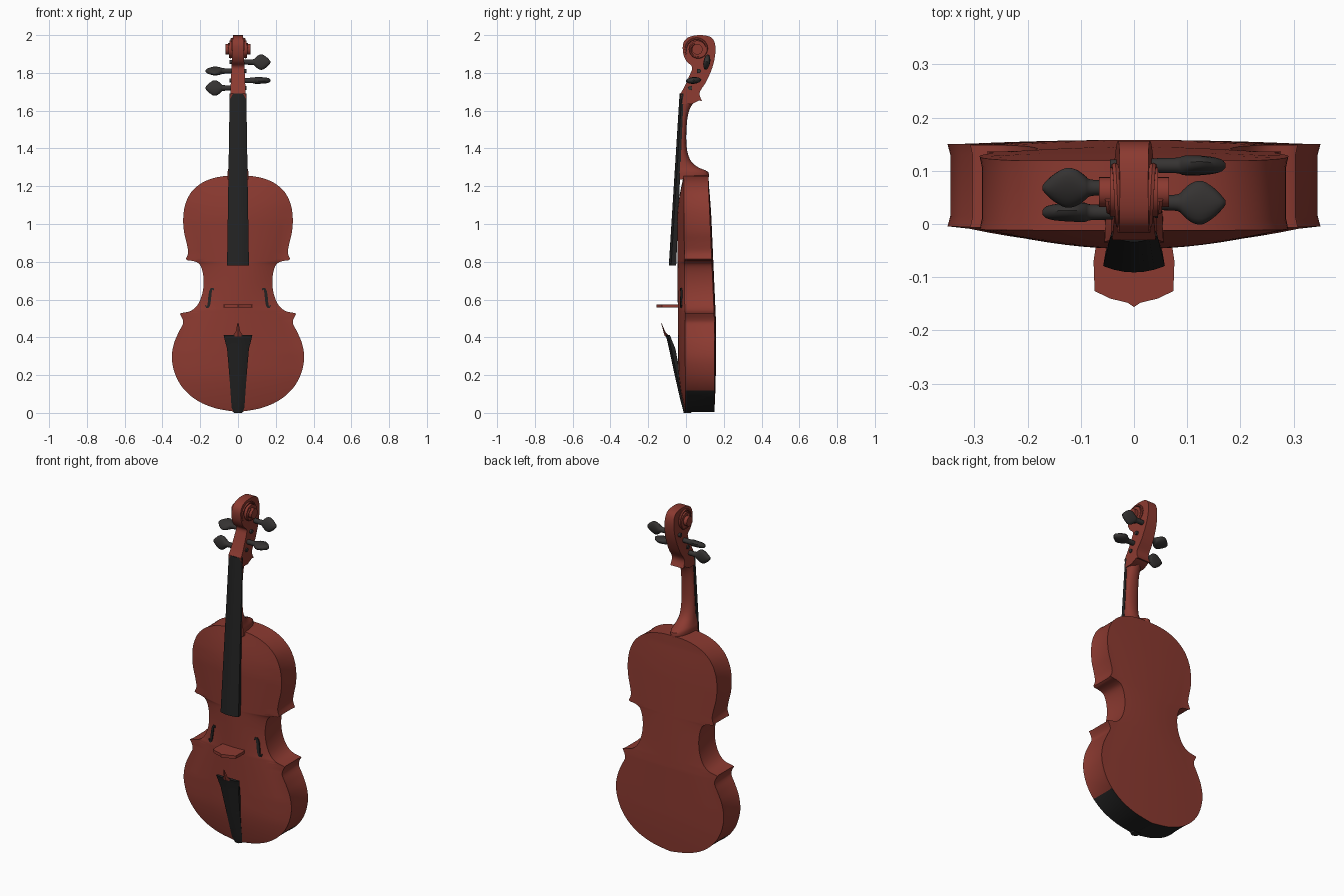
import bpy, bmesh, math
from math import sin, cos, pi, radians

if "Cube" in bpy.data.objects:
    bpy.data.objects.remove(bpy.data.objects["Cube"])


def material(name, rgb):
    m = bpy.data.materials.new(name)
    m.diffuse_color = (*rgb, 1)
    m.use_nodes = True
    m.node_tree.nodes["Principled BSDF"].inputs["Base Color"].default_value = m.diffuse_color
    return m


RED = material("red varnish", (0.26, 0.042, 0.03))
BLACK = material("ebony black", (0.017, 0.017, 0.017))
GREY = material("peg dark grey", (0.036, 0.033, 0.032))


def loft(name, rings, mats, rule=None, angle=35):
    """Skin a list of equal-length rings, cap both ends."""
    bm = bmesh.new()
    rows = [[bm.verts.new(p) for p in r] for r in rings]
    n = len(rows[0])
    for a, b in zip(rows, rows[1:]):
        for i in range(n):
            j = (i + 1) % n
            bm.faces.new((a[i], a[j], b[j], b[i]))
    bm.faces.new(rows[0])
    bm.faces.new(rows[-1])
    bmesh.ops.recalc_face_normals(bm, faces=bm.faces)
    bm.normal_update()
    if rule:
        for f in bm.faces:
            f.material_index = rule(f)
    me = bpy.data.meshes.new(name)
    bm.to_mesh(me)
    bm.free()
    for m in mats:
        me.materials.append(m)
    ob = bpy.data.objects.new(name, me)
    bpy.context.collection.objects.link(ob)
    bpy.ops.object.select_all(action='DESELECT')
    ob.select_set(True)
    bpy.context.view_layer.objects.active = ob
    bpy.ops.object.shade_smooth_by_angle(angle=radians(angle))
    return ob


def spline(pts, sub=4):
    """Catmull-Rom curve through the points."""
    p = [pts[0]] + pts + [pts[-1]]
    out = []
    for i in range(1, len(p) - 2):
        for k in range(sub):
            t = k / sub
            out.append(tuple(0.5 * (2 * b + (c - a) * t + (2 * a - 5 * b + 4 * c - d) * t * t
                                    + (3 * b - a - 3 * c + d) * t ** 3)
                             for a, b, c, d in zip(p[i - 1], p[i], p[i + 1], p[i + 2])))
    return out + [pts[-1]]


# Body outline as (half width, height): lower bout, waist, upper bout
lower = [(0.004, 0.005), (0.06, 0.013), (0.13, 0.028), (0.21, 0.062), (0.28, 0.118), (0.327, 0.19),
         (0.35, 0.28), (0.341, 0.36), (0.315, 0.425), (0.292, 0.47), (0.293, 0.495), (0.308, 0.525)]
waist = [(0.298, 0.529), (0.25, 0.54), (0.215, 0.57), (0.192, 0.62), (0.182, 0.68), (0.186, 0.74),
         (0.202, 0.785), (0.23, 0.802), (0.266, 0.808)]
upper = [(0.276, 0.814), (0.264, 0.85), (0.272, 0.9), (0.286, 0.96), (0.29, 1.03), (0.28, 1.1),
         (0.25, 1.165), (0.2, 1.212), (0.14, 1.24), (0.07, 1.254), (0.01, 1.256)]
outline = spline(lower) + spline(waist) + spline(upper)


def arch(x, z, w=1):
    """Height of the plate arching, zero at the edges."""
    span = 0.19 + (0.14 if z < 0.67 else 0.09) * min(1, abs(z - 0.67) / 0.35)
    span = min(span, w)
    ends = max(0, min(1, z / 0.25, (1.256 - z) / 0.25))
    return max(0, 1 - (x / span) ** 2) * sin(ends * pi / 2)


def front_y(x, z, w=1):
    return -0.002 - 0.008 * z - 0.037 * arch(x, z, w)


def back_y(x, z, w=1):
    t = max(0, min(1, (z - 0.5) / 0.7))
    return 0.15 - 0.031 * t + 0.008 * arch(x, z, w)


rings = []
COLS = 18
for w, z in outline:
    xs = [w * (2 * i / COLS - 1) for i in range(COLS + 1)]
    yf, yb = front_y(w, z, w), back_y(w, z, w)
    rib = [(w * 0.985, yf + 0.02, z), (w * 0.985, yb - 0.02, z)]
    rings.append([(x, front_y(x, z, w), z) for x in xs] + rib
                 + [(x, back_y(x, z, w), z) for x in reversed(xs)]
                 + [(-x, y, z) for x, y, z in reversed(rib)])
loft("body", rings, [RED, BLACK],
     lambda f: int(abs(f.normal.y) < 0.6 and f.calc_center_median().z < 0.115))

# Sound holes: thin S-shaped plates on the front
for s, side in ((1, "right"), (-1, "left")):
    path = spline([(0.172, 0.572), (0.163, 0.555), (0.154, 0.575), (0.15, 0.61),
                   (0.145, 0.645), (0.136, 0.662), (0.128, 0.648)])
    strip = []
    for i, (x, z) in enumerate(path):
        h = 0.002 + 0.006 * sin(pi * i / (len(path) - 1))
        strip.append([(s * (x + dx), front_y(x + dx, z) + dy, z)
                      for dx, dy in ((-h, -0.003), (h, -0.003), (h, 0.004), (-h, 0.004))])
    loft("sound_hole_" + side, strip, [BLACK])


def board_back(z):
    return -0.055 + (z - 0.78) * 0.044


# Fingerboard with a gently rounded front
rings = []
for z, hw, y0, y1 in ((0.78, 0.058, -0.091, -0.052), (1.69, 0.044, -0.034, -0.012)):
    r = [(hw * t, y0 + 0.012 * t * t, z) for t in (-1, -0.66, -0.33, 0, 0.33, 0.66, 1)]
    rings.append(r + [(hw * 0.92, y1, z), (-hw * 0.92, y1, z)])
loft("fingerboard", rings, [BLACK])

# Neck: half-round sections running into the heel
rings = []
for z, yb, hw in spline([(1.235, 0.118, 0.056), (1.275, 0.118, 0.055), (1.3, 0.065, 0.05), (1.34, 0.022, 0.045),
                         (1.42, 0.002, 0.042), (1.55, 0.006, 0.04), (1.62, 0.025, 0.039), (1.66, 0.06, 0.039)], 3):
    yf = board_back(z)
    rings.append([(hw * cos(pi * i / 12), yf + (yb - yf) * sin(pi * i / 12) ** 0.8 if 0 < i < 12 else yf, z)
                  for i in range(13)])
loft("neck", rings, [RED])

# Peg box and scroll: side profile given as (y, z), tapering upwards
profile = spline([(-0.03, 1.69), (-0.012, 1.72), (0.018, 1.785), (0.033, 1.83), (0.004, 1.86), (-0.014, 1.9),
                  (-0.015, 1.955), (0.012, 1.988), (0.07, 2.0), (0.13, 1.99), (0.153, 1.955), (0.155, 1.9),
                  (0.14, 1.83), (0.108, 1.755), (0.072, 1.695), (0.085, 1.65)])
profile += [(0.07, 1.655), (0.03, 1.635), (-0.02, 1.635)]
hw = lambda z: 0.042 - (z - 1.66) * 0.045
loft("peg_box_and_scroll", [[(s * hw(z), y, z) for y, z in profile] for s in (-1, 1)], [RED])

# Scroll eyes: stepped discs
EY, EZ = 0.06, 1.925
for name, r, w in (("scroll_step", 0.046, 0.045), ("scroll_eye", 0.028, 0.066)):
    loft(name, [[(x, EY + r * cos(2 * pi * i / 24), EZ + r * sin(2 * pi * i / 24)) for i in range(24)]
                for x in (-w, w)], [RED])

# Raised spiral on each side of the scroll
for s, side in ((1, "right"), (-1, "left")):
    rings = []
    for k in range(49):
        a = pi * 1.15 - 2 * pi * 1.25 * k / 48
        rad = 0.064 - 0.032 * k / 48
        x0 = 0.026 + 0.022 * k / 48
        rings.append([(s * (x0 + 0.007 * sin(b)), EY + (rad + 0.006 * cos(b)) * cos(a),
                       EZ + (rad + 0.006 * cos(b)) * sin(a)) for b in (0, pi / 3, 2 * pi / 3, pi, 4 * pi / 3, 5 * pi / 3)])
    loft("scroll_spiral_" + side, rings, [RED])

# Tuning pegs: round shaft, flattened head (distance, wide radius, thin radius)
peg = spline([(-0.045, 0.011, 0.011), (0.05, 0.014, 0.014), (0.082, 0.016, 0.015), (0.092, 0.024, 0.018),
              (0.108, 0.037, 0.018), (0.128, 0.041, 0.017), (0.15, 0.028, 0.015), (0.165, 0.013, 0.011),
              (0.172, 0.004, 0.004)], 3)
for i, (s, y, z, turn) in enumerate(((1, 0.11, 1.857, 80), (1, 0.04, 1.76, 5),
                                     (-1, 0.068, 1.81, 25), (-1, 0.022, 1.72, 85))):
    c, d = cos(radians(turn)), sin(radians(turn))
    rings = []
    for x, ra, rb in peg:
        ring = []
        for k in range(16):
            u, v = ra * cos(pi * k / 8), rb * sin(pi * k / 8)
            ring.append((s * x, y + u * c - v * d, z + u * d + v * c))
        rings.append(ring)
    loft("tuning_peg_%d" % (i + 1), rings, [GREY])

# Tailpiece, rising away from the body
rings = []
for z, w, y0, y1 in ((0.0, 0.022, -0.012, 0.03), (0.025, 0.036, -0.018, 0.012), (0.06, 0.036, -0.028, -0.006),
                     (0.2, 0.046, -0.06, -0.03), (0.34, 0.058, -0.09, -0.056), (0.385, 0.07, -0.1, -0.075),
                     (0.412, 0.076, -0.108, -0.085)):
    rings.append([(w * t, y0 + 0.012 * t * t, z) for t in (-1, -0.5, 0, 0.5, 1)] + [(w * 0.9, y1, z), (-w * 0.9, y1, z)])
loft("tailpiece", rings, [BLACK])

# String anchor above the tailpiece
rings = [[(w * a, y + w * 0.4 * b, z) for a, b in ((-1, 0), (0, -1), (1, 0), (0, 1))]
         for z, w, y in ((0.405, 0.03, -0.1), (0.43, 0.012, -0.115), (0.475, 0.003, -0.13))]
loft("string_anchor", rings, [RED])

# Bridge plate standing out from the front
half = [(0.0, -0.156), (0.012, -0.148), (0.045, -0.14), (0.074, -0.126), (0.076, -0.07), (0.07, -0.03)]
shape = half + [(-x, y) for x, y in reversed(half[1:])]
loft("bridge", [[(x, y, z) for x, y in shape] for z in (0.558, 0.575)], [RED])
